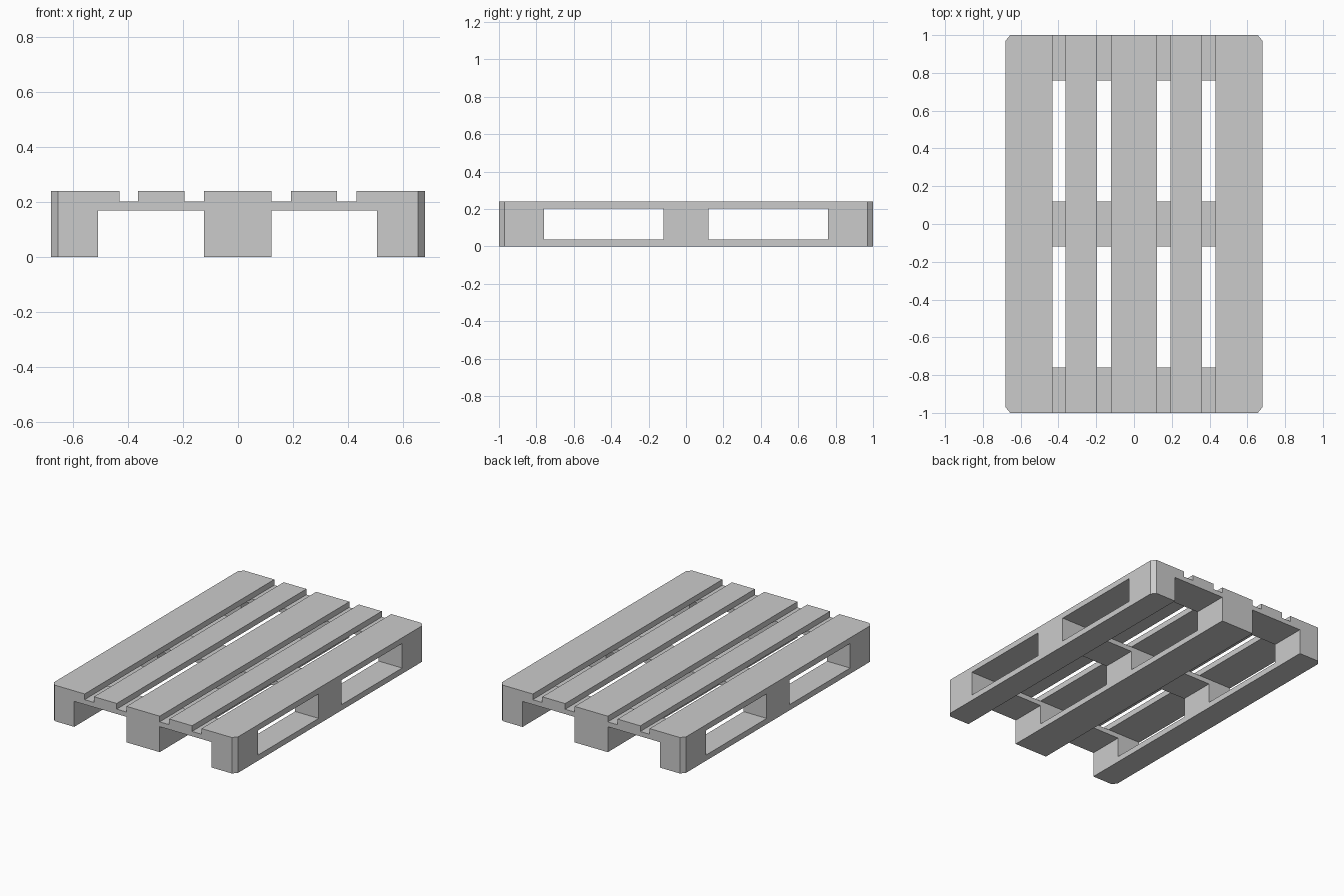
import bpy, bmesh

if "Cube" in bpy.data.objects:
    bpy.data.objects.remove(bpy.data.objects["Cube"])

X, Y = 0.68, 1.0          # outer half sizes of the pallet
CX, CY = 0.025, 0.03      # corner cut


def board(name, x0, x1, y0, y1, z0, z1):
    """Flat board; corners lying on the pallet's outer corners are cut off."""
    pts = []
    for i, (x, y) in enumerate([(x0, y0), (x1, y0), (x1, y1), (x0, y1)]):
        if abs(x) == X and abs(y) == Y:
            sx, sy = (1 if x > 0 else -1), (1 if y > 0 else -1)
            pair = [(x, y - sy * CY), (x - sx * CX, y)]
            pts += pair if i % 2 == 0 else pair[::-1]
        else:
            pts.append((x, y))
    bm = bmesh.new()
    face = bm.faces.new([bm.verts.new((x, y, z0)) for x, y in pts])
    ext = bmesh.ops.extrude_face_region(bm, geom=[face], use_keep_orig=True)
    top = [g for g in ext["geom"] if isinstance(g, bmesh.types.BMVert)]
    bmesh.ops.translate(bm, verts=top, vec=(0, 0, z1 - z0))
    bmesh.ops.recalc_face_normals(bm, faces=bm.faces)
    me = bpy.data.meshes.new(name)
    bm.to_mesh(me)
    bm.free()
    ob = bpy.data.objects.new(name, me)
    bpy.context.collection.objects.link(ob)


deck = [(-X, -0.432), (-0.363, -0.195), (-0.123, 0.122), (0.192, 0.361), (0.431, X)]
runners = [(-X, -0.509), (-0.123, 0.122), (0.506, X)]
rows = [(-Y, -0.76), (-0.12, 0.12), (0.76, Y)]

# Lengthwise top deck boards
for i, (x0, x1) in enumerate(deck):
    board(f"deck_board_{i + 1}", x0, x1, -Y, Y, 0.202, 0.24)

# Crosswise stringer boards under the deck
for i, (y0, y1) in enumerate(rows):
    board(f"cross_board_{i + 1}", -X, X, y0, y1, 0.17, 0.202)

# Bottom runners, each with three spacer blocks
for i, (x0, x1) in enumerate(runners):
    board(f"bottom_runner_{i + 1}", x0, x1, -Y, Y, 0.0, 0.038)
    for j, (y0, y1) in enumerate(rows):
        board(f"spacer_block_{i + 1}_{j + 1}", x0, x1, y0, y1, 0.038, 0.17)
